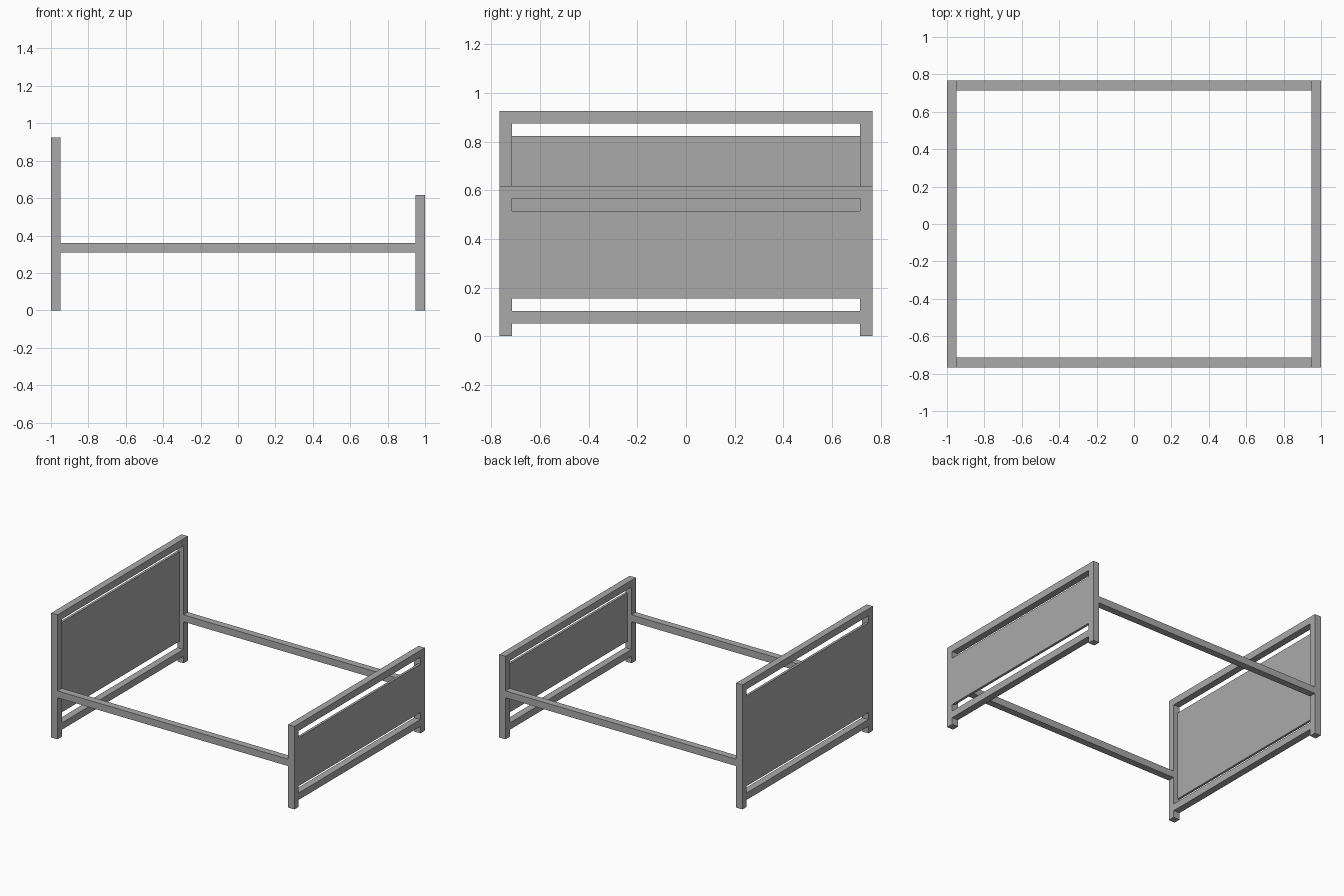
import bpy

cube = bpy.data.objects.get("Cube")
if cube:
    bpy.data.objects.remove(cube, do_unlink=True)

grey = bpy.data.materials.new("grey_metal")
grey.use_nodes = True
colour = (0.40, 0.40, 0.40, 1)
grey.diffuse_color = colour
grey.node_tree.nodes["Principled BSDF"].inputs["Base Color"].default_value = colour

T = 0.0514             # thickness of every bar
HALF_Y = 0.766
INNER_Y = HALF_Y - T
PANEL = 0.018          # panel thickness


def box(name, x, y, z):
    """Box from its (low, high) limits on each axis."""
    limits = (x, y, z)
    bpy.ops.mesh.primitive_cube_add(size=1, location=[(a + b) / 2 for a, b in limits])
    ob = bpy.context.object
    ob.name = name
    ob.scale = [abs(b - a) for a, b in limits]
    bpy.ops.object.transform_apply(location=False, rotation=False, scale=True)
    ob.data.materials.append(grey)


def end_board(name, side, height):
    """Framed end of the bed, its panel flush with the outer face."""
    x = (side, side * (1 - T))
    across = (-INNER_Y, INNER_Y)
    for label, s in (("left", 1), ("right", -1)):
        box(f"{name}_{label}_post", x, (s * INNER_Y, s * HALF_Y), (0, height))
    box(f"{name}_top_rail", x, across, (height - T, height))
    box(f"{name}_bottom_rail", x, across, (T, 2 * T))
    box(f"{name}_panel", (side, side * (1 - PANEL)), across, (3 * T, height - 2 * T))


# Tall and low ends
end_board("headboard", -1, 18 * T)
end_board("footboard", 1, 12 * T)

# Side rails joining the two ends
for label, s in (("left", 1), ("right", -1)):
    box(f"{label}_side_rail", (T - 1, 1 - T), (s * INNER_Y, s * HALF_Y), (6 * T, 7 * T))
